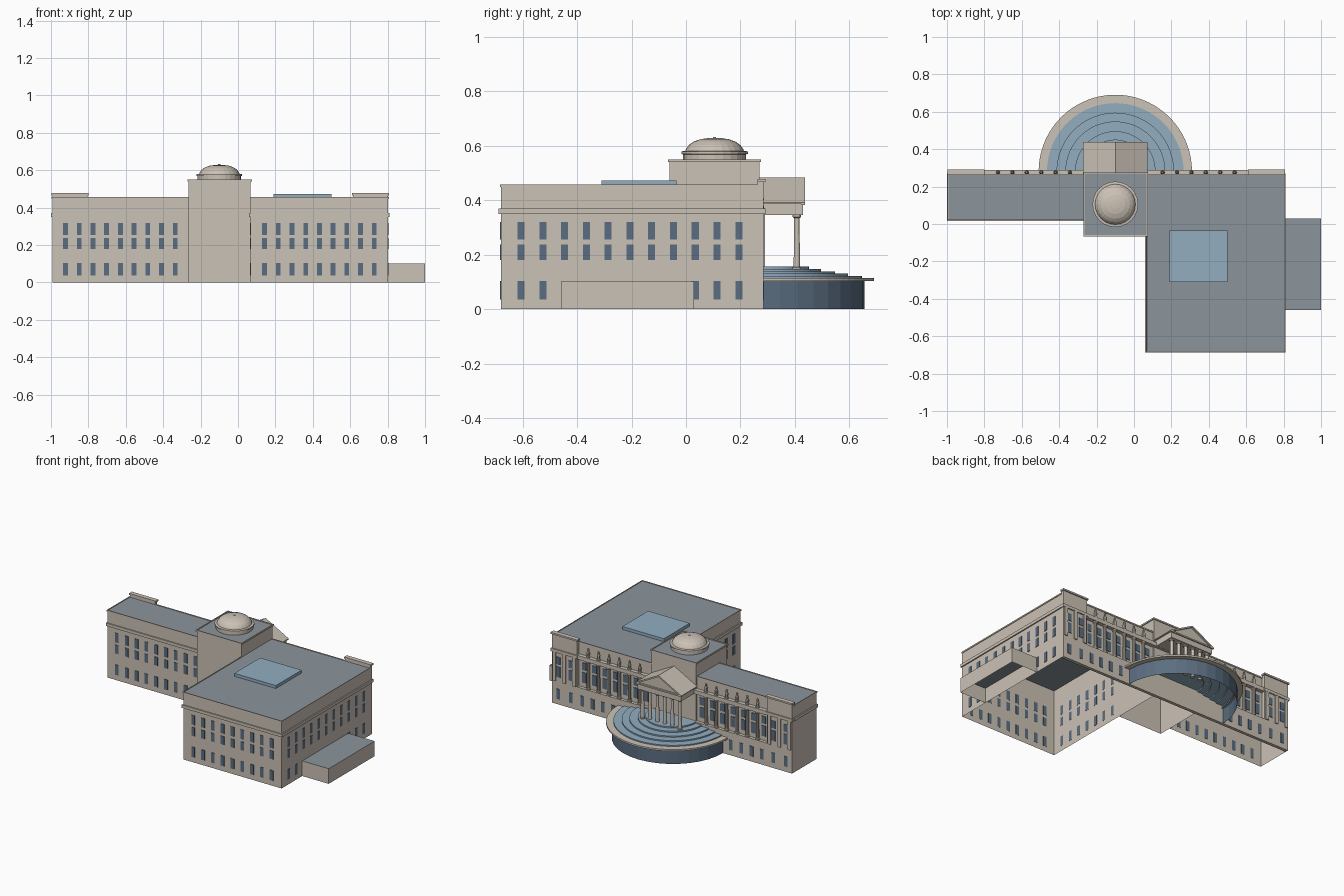
import bpy, bmesh, math

if "Cube" in bpy.data.objects:
    bpy.data.objects.remove(bpy.data.objects["Cube"])


def material(name, rgb):
    m = bpy.data.materials.new(name)
    m.diffuse_color = (*rgb, 1)
    m.use_nodes = True
    m.node_tree.nodes["Principled BSDF"].inputs["Base Color"].default_value = m.diffuse_color
    return m


STONE = material("pale stone", (0.60, 0.54, 0.465))
ROOF = material("grey roof", (0.26, 0.295, 0.33))
GLASS = material("window glass", (0.105, 0.155, 0.22))
SKY = material("light blue", (0.29, 0.42, 0.53))


def finish(name, bm, *mats):
    me = bpy.data.meshes.new(name)
    bm.to_mesh(me)
    bm.free()
    ob = bpy.data.objects.new(name, me)
    for m in mats:
        me.materials.append(m)
    bpy.context.collection.objects.link(ob)
    return ob


def add_box(bm, x0, x1, y0, y1, z0, z1, bottom=True):
    v = [bm.verts.new((x, y, z)) for z in (z0, z1)
         for x, y in ((x0, y0), (x1, y0), (x1, y1), (x0, y1))]
    for i in range(4):
        j = (i + 1) % 4
        bm.faces.new((v[i], v[j], v[j + 4], v[i + 4]))
    if bottom:
        bm.faces.new(v[3::-1])
    return bm.faces.new(v[4:])


def boxes(name, mat, *dims):
    bm = bmesh.new()
    for d in dims:
        add_box(bm, *d)
    return finish(name, bm, mat)


def block(name, x0, x1, y0, y1, z1, rim=0.008):
    """Hollow building block, open below, with a sunken roof inside a rim."""
    bm = bmesh.new()
    top = add_box(bm, x0, x1, y0, y1, 0, z1, bottom=False)
    if rim:
        bmesh.ops.inset_individual(bm, faces=[top], thickness=rim, depth=0)
        edge = bmesh.ops.inset_individual(bm, faces=[top], thickness=0.0005, depth=-0.004)
    top.material_index = 1
    return finish(name, bm, STONE, ROOF)


def band(name, x0, x1, y0, y1, z0, z1, out):
    """Moulding that runs round the walls of a block."""
    bm = bmesh.new()
    loops = []
    for o, z in ((0, z0), (out, z0), (out, z1), (0, z1)):
        loops.append([bm.verts.new((x, y, z)) for x, y in
                      ((x0 - o, y0 - o), (x1 + o, y0 - o), (x1 + o, y1 + o), (x0 - o, y1 + o))])
    for a, b in zip(loops, loops[1:]):
        for i in range(4):
            j = (i + 1) % 4
            bm.faces.new((a[i], a[j], b[j], b[i]))
    return finish(name, bm, STONE)


def lathe(name, mat, profile, places, seg=24, turn=2 * math.pi):
    """Spin a (radius, height) profile, listed from bottom to top."""
    bm = bmesh.new()
    for cx, cy in places:
        rows = [[bm.verts.new((cx + r * math.cos(turn * k / seg), cy + r * math.sin(turn * k / seg), z))
                 for k in range(seg + 1)] for r, z in profile]
        for a, b in zip(rows, rows[1:]):
            for k in range(seg):
                bm.faces.new((a[k], a[k + 1], b[k + 1], b[k]))
    bmesh.ops.remove_doubles(bm, verts=bm.verts, dist=0.00005)
    return finish(name, bm, mat)


# Main blocks
LW = (-0.992, -0.262, 0.025, 0.262)
RW = (0.068, 0.802, -0.68, 0.262)
CB = (-0.264, 0.068, -0.06, 0.27)
for label, plan in (("left_wing", LW), ("right_wing", RW)):
    block(label, *plan, 0.457)
    band(label + "_cornice", *plan, 0.35, 0.37, 0.008)
    band(label + "_top_moulding", *plan, 0.448, 0.457, 0.004)
block("centre_block", *CB, 0.55)
band("centre_cornice", *CB, 0.54, 0.55, 0.006)
block("side_annex", 0.802, 1.0, -0.46, 0.03, 0.102, rim=0)
boxes("skylight", SKY, (0.19, 0.5, -0.31, -0.035, 0.45, 0.473))

# Windows on the front and sides
ROWS = ((0.036, 0.104), (0.18, 0.237), (0.255, 0.319))
W, T = 0.013, 0.003
front, sides = [], []
for z0, z1 in ROWS:
    for k in range(9):
        for start, y in ((-0.922, LW[2]), (0.142, RW[2])):
            x = start + 0.0733 * k
            front.append((x - W, x + W, y - T, y + 0.001, z0, z1))
    for k in range(11):
        y = -0.606 + 0.08 * k
        if z0 > 0.1 or not -0.47 < y < 0.03:
            sides.append((RW[1] - 0.001, RW[1] + T, y - W, y + W, z0, z1))
        if y < -0.08:
            sides.append((RW[0] - T, RW[0] + 0.001, y - W, y + W, z0, z1))
boxes("front_windows", GLASS, *front)
boxes("side_windows", GLASS, *sides)

# Rear facade: plinth, entablature and end pavilions
boxes("rear_plinth", STONE, (-0.992, 0.802, 0.262, 0.283, 0, 0.155))
boxes("rear_entablature", STONE, (-0.8, 0.61, 0.262, 0.288, 0.345, 0.372))
pavilions, rear = [], []
for x0, x1 in ((-0.992, -0.805), (0.615, 0.802)):
    pavilions += [(x0, x1, 0.262, 0.284, 0, 0.468),
                  (x0 - 0.006, x1 + 0.006, 0.262, 0.292, 0.35, 0.37),
                  (x0 - 0.006, x1 + 0.006, 0.262, 0.292, 0.466, 0.477)]
    for k in range(3):
        x = x0 + 0.018 + k * (x1 - x0 - 0.036) / 2
        pavilions.append((x - 0.011, x + 0.011, 0.283, 0.291, 0.155, 0.35))
    for k in (1, 3):
        x = x0 + k * (x1 - x0) / 4
        rear.append((x - 0.016, x + 0.016, 0.283, 0.287, 0.185, 0.255))
        rear.append((x - 0.016, x + 0.016, 0.283, 0.287, 0.27, 0.32))
        rear.append((x - W, x + W, 0.283, 0.287, 0.036, 0.104))
boxes("end_pavilions", STONE, *pavilions)

# Rear colonnade with figures standing above each column
COLS = [s + 0.077 * k for s in (-0.727, 0.153) for k in range(6)]
for s in (-0.727, 0.153):
    for k in range(7):
        x = s + 0.077 * (k - 0.5)
        rear.append((x - 0.016, x + 0.016, 0.261, 0.265, 0.185, 0.255))
        rear.append((x - 0.016, x + 0.016, 0.261, 0.265, 0.27, 0.32))
        if abs(x + 0.1) > 0.4:
            rear.append((x - W, x + W, 0.282, 0.286, 0.036, 0.104))
boxes("rear_windows", GLASS, *rear)


def column(r, z0, z1):
    return [(0, z0), (r * 1.35, z0), (r * 1.35, z0 + 0.01), (r, z0 + 0.012), (r * 0.88, z1 - 0.014),
            (r * 1.35, z1 - 0.01), (r * 1.35, z1), (0, z1)]


lathe("rear_columns", STONE, column(0.0105, 0.155, 0.346), [(x, 0.274) for x in COLS], 10)
lathe("rear_figures", STONE,
      [(0.012, 0.37), (0.012, 0.38), (0.009, 0.382), (0.011, 0.405), (0.005, 0.416),
       (0.007, 0.423), (0.004, 0.431), (0, 0.432)], [(x, 0.275) for x in COLS], 8)

# Dome
lathe("dome", STONE,
      [(0.116, 0.548), (0.116, 0.568), (0.122, 0.57), (0.122, 0.579), (0.108, 0.581), (0.104, 0.59),
       (0.094, 0.603), (0.077, 0.615), (0.052, 0.624), (0.025, 0.628), (0.006, 0.629),
       (0.006, 0.632), (0, 0.632)], [(-0.1, 0.105)])

# Portico: columns, beam, pediment
PX = [-0.24 + 0.056 * k for k in range(6)]
lathe("portico_columns", STONE, column(0.0115, 0.143, 0.348), [(x, 0.407) for x in PX], 12)
boxes("portico_beam", STONE, (-0.262, 0.062, 0.265, 0.43, 0.346, 0.39))


def gable(name, x0, x1, y0, y1, z0, z1):
    bm = bmesh.new()
    a, b = [[bm.verts.new(p) for p in ((x0, y, z0), (x1, y, z0), ((x0 + x1) / 2, y, z1))]
            for y in (y0, y1)]
    bm.faces.new(a)
    bm.faces.new(b[::-1])
    for i in range(3):
        j = (i + 1) % 3
        bm.faces.new((a[j], a[i], b[i], b[j]))
    return finish(name, bm, STONE)


gable("pediment", -0.265, 0.065, 0.265, 0.427, 0.388, 0.476)
# Sloping pediment roof slab with a small overhang
bm = bmesh.new()
outline = ((-0.272, 0.386), (-0.262, 0.386), (-0.1, 0.472), (0.062, 0.386), (0.072, 0.386),
           (0.072, 0.391), (-0.1, 0.483), (-0.272, 0.391))
a, b = [[bm.verts.new((x, y, z)) for x, z in outline] for y in (0.265, 0.438)]
bm.faces.new(a)
bm.faces.new(b[::-1])
for i in range(8):
    j = (i + 1) % 8
    bm.faces.new((a[j], a[i], b[i], b[j]))
finish("pediment_roof", bm, STONE)
boxes("pediment_sill", STONE, (-0.27, 0.07, 0.425, 0.438, 0.382, 0.391))

# Half-round glass base, rim and steps
BASE = [(-0.1, 0.281)]
lathe("base_wall", GLASS, [(0.375, 0), (0.375, 0.104)], BASE, 18, math.pi)
lathe("base_rim", STONE, [(0.363, 0.103), (0.41, 0.103), (0.41, 0.114), (0.363, 0.114)], BASE, 36, math.pi)
steps = []
for k, r in enumerate((0.365, 0.314, 0.267, 0.215, 0.17)):
    steps += [(r, 0.113 + 0.0085 * k), (r, 0.1215 + 0.0085 * k)]
lathe("round_steps", SKY, steps + [(0, steps[-1][1])], BASE, 36, math.pi)
